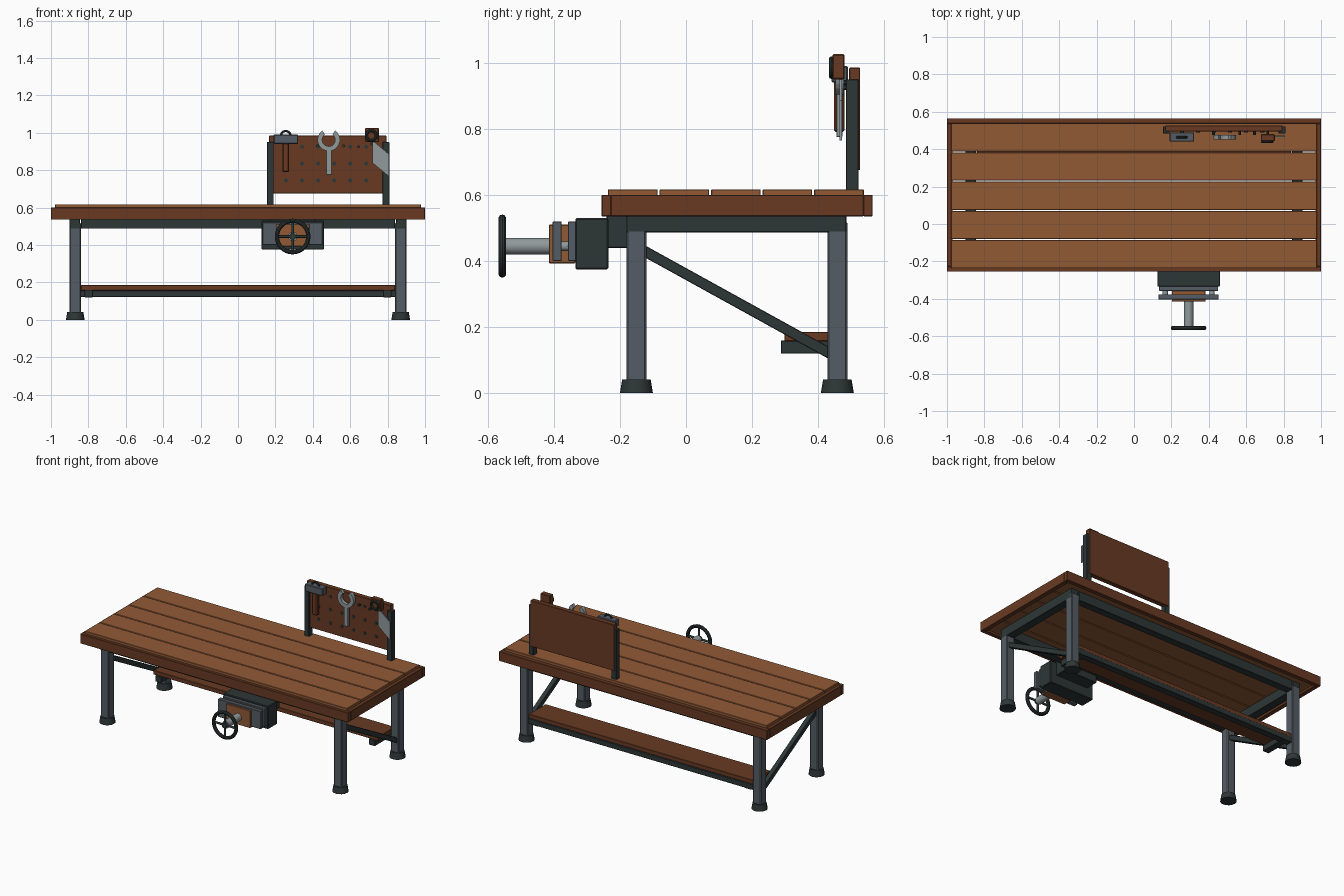
import bpy, bmesh, math
from mathutils import Vector

cube = bpy.data.objects.get("Cube")
if cube:
    bpy.data.objects.remove(cube, do_unlink=True)


def material(name, rgb):
    m = bpy.data.materials.new(name)
    m.use_nodes = True
    m.diffuse_color = (*rgb, 1)
    m.node_tree.nodes["Principled BSDF"].inputs["Base Color"].default_value = (*rgb, 1)
    return m


WOOD = material("light_wood", (0.283, 0.102, 0.036))
DARK_WOOD = material("dark_wood", (0.138, 0.042, 0.016))
STEEL = material("grey_steel", (0.090, 0.108, 0.128))
IRON = material("dark_iron", (0.027, 0.037, 0.037))
BRIGHT = material("bright_steel", (0.28, 0.32, 0.33))


def finish(name, bm, mat, bevel=0, smooth=False):
    bmesh.ops.recalc_face_normals(bm, faces=bm.faces[:])
    me = bpy.data.meshes.new(name)
    bm.to_mesh(me)
    bm.free()
    me.materials.append(mat)
    ob = bpy.data.objects.new(name, me)
    bpy.context.collection.objects.link(ob)
    if bevel:
        mod = ob.modifiers.new("bevel", 'BEVEL')
        mod.width, mod.segments = bevel, 1
    if smooth:
        bpy.ops.object.select_all(action='DESELECT')
        ob.select_set(True)
        bpy.context.view_layer.objects.active = ob
        bpy.ops.object.shade_smooth_by_angle(angle=math.radians(35))
    return ob


def box(name, xs, ys, zs, mat, bevel=0.002):
    """Box from its x, y and z ranges."""
    bm = bmesh.new()
    bmesh.ops.create_cube(bm, size=1)
    for v in bm.verts:
        v.co = [(r[0] + r[1]) / 2 + c * (r[1] - r[0]) for r, c in zip((xs, ys, zs), v.co)]
    return finish(name, bm, mat, bevel)


def rod(name, a, b, r1, mat, r2=None, sides=20):
    """Cylinder or cone between two points."""
    a, b = Vector(a), Vector(b)
    bm = bmesh.new()
    bmesh.ops.create_cone(bm, cap_ends=True, segments=sides, radius1=r1,
                          radius2=r1 if r2 is None else r2, depth=(b - a).length)
    ob = finish(name, bm, mat, smooth=True)
    ob.location = (a + b) / 2
    ob.rotation_euler = (b - a).to_track_quat('Z', 'Y').to_euler()
    return ob


def ring(name, centre, radius, tube, mat):
    """Torus standing in the xz plane."""
    bpy.ops.mesh.primitive_torus_add(location=centre, rotation=(math.pi / 2, 0, 0),
                                     major_radius=radius, minor_radius=tube,
                                     major_segments=32, minor_segments=10)
    ob = bpy.context.object
    ob.name = name
    ob.data.materials.append(mat)
    bpy.ops.object.shade_smooth_by_angle()
    return ob


def plate(name, points, y0, y1, mat):
    """Outline in the xz plane extruded along y."""
    bm = bmesh.new()
    face = bm.faces.new([bm.verts.new((x, y0, z)) for x, z in points])
    out = bmesh.ops.extrude_face_region(bm, geom=[face])
    for v in out["geom"]:
        if isinstance(v, bmesh.types.BMVert):
            v.co.y = y1
    return finish(name, bm, mat)


# Table top: five planks inside a darker rim
PITCH = 0.156
for i in range(5):
    y = -0.236 + PITCH * i
    box(f"plank_{i + 1}", (-0.978, 0.978), (y, y + PITCH - 0.006), (0.55, 0.617), WOOD)
RIM = (0.535, 0.6)
box("front_rim", (-1, 1), (-0.255, -0.227), RIM, DARK_WOOD)
box("back_rim", (-1, 1), (0.537, 0.565), RIM, DARK_WOOD)

# Frame, legs, feet and braces
APRON = (0.487, 0.55)
box("front_apron", (-0.84, 0.84), (-0.175, -0.125), APRON, IRON)
box("back_apron", (-0.84, 0.84), (0.435, 0.485), APRON, IRON)
for s, side in ((-1, "right"), (1, "left")):
    def span(a, b):
        return tuple(sorted((s * a, s * b)))
    box(side + "_rim", span(0.97, 1), (-0.227, 0.537), RIM, DARK_WOOD)
    box(side + "_apron", span(0.845, 0.9), (-0.18, 0.485), APRON, IRON)
    for y, end in ((-0.15, "front"), (0.458, "back")):
        box(f"{end}_{side}_leg", span(0.84, 0.9), (y - 0.03, y + 0.03),
            (0.03, 0.52), STEEL, 0.005)
        rod(f"{end}_{side}_foot", (s * 0.87, y, 0), (s * 0.87, y, 0.042),
            0.05, IRON, 0.043, 16)
    top, low = Vector((s * 0.87, -0.135, 0.435)), Vector((s * 0.87, 0.445, 0.115))
    brace = box(side + "_brace", (-0.016, 0.016), (-0.016, 0.016),
                (-(top - low).length / 2, (top - low).length / 2), IRON)
    brace.location = (top + low) / 2
    brace.rotation_euler = (math.atan2(top.z - low.z, top.y - low.y) * -1 + math.pi / 2) * -1, 0, 0
    box(side + "_shelf_bracket", span(0.775, 0.82), (0.287, 0.48), (0.12, 0.16), IRON)

# Lower shelf
box("shelf_board", (-0.84, 0.84), (0.298, 0.475), (0.157, 0.185), DARK_WOOD)
box("shelf_beam", (-0.845, 0.845), (0.435, 0.48), (0.122, 0.157), IRON)

# Vise
VX, VZ = 0.292, 0.445
box("vise_body", (0.125, 0.46), (-0.335, -0.235), (0.375, 0.53), IRON, 0.004)
box("vise_mount", (0.17, 0.415), (-0.24, -0.15), (0.44, 0.54), IRON)
box("vise_back_jaw", (0.135, 0.45), (-0.357, -0.333), (0.4, 0.52), STEEL)
box("vise_front_jaw", (0.132, 0.452), (-0.404, -0.376), (0.4, 0.52), STEEL)
box("vise_wood_block", (0.202, 0.382), (-0.415, -0.335), (0.393, 0.51), WOOD)
for dx in (-0.125, 0.125):
    rod("vise_guide_rod", (VX + dx, -0.38, VZ), (VX + dx, -0.33, VZ), 0.014, BRIGHT)
rod("vise_screw", (VX, -0.55, VZ), (VX, -0.41, VZ), 0.025, BRIGHT)
ring("wheel_rim", (VX, -0.556, VZ), 0.084, 0.0115, IRON)
rod("wheel_hub", (VX, -0.566, VZ), (VX, -0.545, VZ), 0.018, IRON)
rod("wheel_spoke_across", (VX - 0.084, -0.556, VZ), (VX + 0.084, -0.556, VZ), 0.007, IRON)
rod("wheel_spoke_upright", (VX, -0.556, VZ - 0.084), (VX, -0.556, VZ + 0.084), 0.007, IRON)

# Tool board on two posts, with rows of dark holes
for x in (0.155, 0.773):
    box("board_post", (x, x + 0.036), (0.484, 0.522), (0.6, 0.95), IRON)
box("tool_board", (0.167, 0.793), (0.494, 0.527), (0.675, 0.985), DARK_WOOD)
for col in range(6):
    for row in range(3):
        x, z = 0.257 + 0.0857 * col, 0.745 + 0.09 * row
        rod("board_hole", (x, 0.49, z), (x, 0.496, z), 0.011, IRON, sides=12)

# Hooks
for x, z in ((0.257, 0.925), (0.425, 0.93), (0.565, 0.93), (0.645, 0.925), (0.715, 0.94)):
    rod("hook", (x, 0.477, z), (x, 0.5, z), 0.008, IRON, sides=10)

# Hammer
box("hammer_head", (0.19, 0.322), (0.44, 0.49), (0.94, 0.99), STEEL, 0.004)
box("hammer_handle", (0.236, 0.274), (0.448, 0.48), (0.79, 0.945), DARK_WOOD, 0.006)
ring("hammer_hanger", (0.255, 0.464, 0.983), 0.026, 0.006, IRON)

# Wrench with an open jaw
jaw = []
for radius, step in ((0.06, 1), (0.035, -1)):
    arc = [math.radians(125 + 290 * k / 18) for k in range(19)][::step]
    jaw += [(0.485 + radius * math.cos(a), 0.962 + radius * math.sin(a)) for a in arc]
plate("wrench_jaw", jaw, 0.452, 0.476, BRIGHT)
box("wrench_handle", (0.471, 0.501), (0.455, 0.473), (0.775, 0.918), BRIGHT)

# Hand saw
box("saw_handle", (0.679, 0.753), (0.443, 0.48), (0.95, 1.026), DARK_WOOD, 0.004)
ring("saw_grip", (0.713, 0.44, 0.985), 0.026, 0.008, IRON)
plate("saw_blade", [(0.718, 0.96), (0.808, 0.885), (0.808, 0.765), (0.718, 0.84)],
      0.465, 0.472, BRIGHT)
